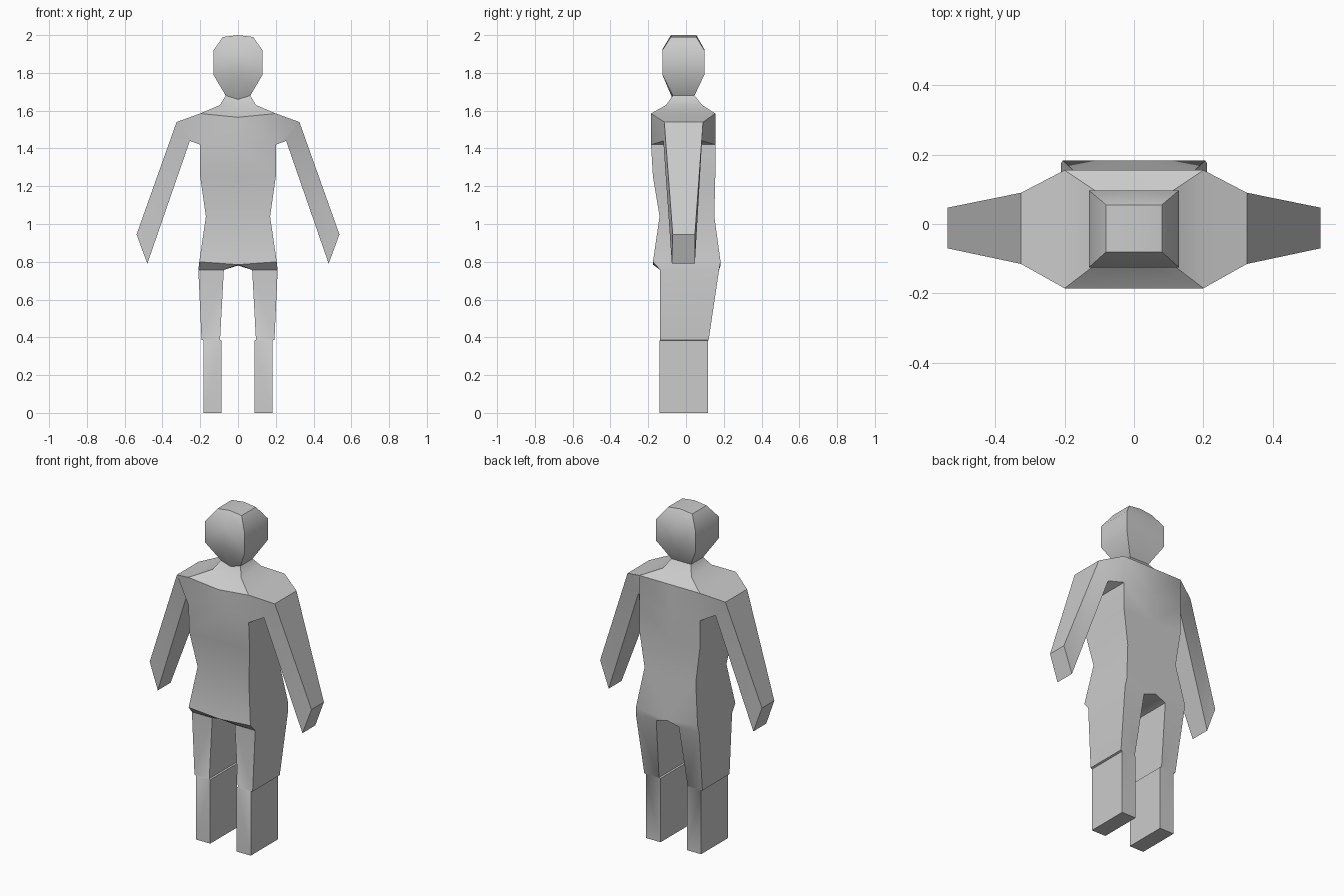
import bpy, bmesh
import math

if "Cube" in bpy.data.objects:
    bpy.data.objects.remove(bpy.data.objects["Cube"])

bm = bmesh.new()


def ring(points):
    return [bm.verts.new(p) for p in points]


def loft(a, b, closed=True, skip=()):
    n = len(a)
    for i in range(n if closed else n - 1):
        if i not in skip:
            j = (i + 1) % n
            bm.faces.new((a[i], a[j], b[j], b[i]))


def box_ring(x0, x1, yf, yb, z):
    return ring([(x0, yf, z), (x1, yf, z), (x1, yb, z), (x0, yb, z)])


# Head, neck and torso: half rings (centre front z, z, centre back z, half width, y front, y back)
profile = [
    (2.00, 1.99, 2.00, 0.08, -0.08, 0.055),
    (1.925, 1.92, 1.925, 0.13, -0.125, 0.097),
    (1.79, 1.79, 1.79, 0.13, -0.125, 0.097),
    (1.66, 1.68, 1.68, 0.065, -0.07, 0.045),
    (1.62, 1.63, 1.63, 0.095, -0.105, 0.085),
    (1.565, 1.585, 1.585, 0.20, -0.185, 0.155),
    (1.42, 1.42, 1.42, 0.20, -0.185, 0.155),
    (1.25, 1.25, 1.25, 0.20, -0.175, 0.155),
    (1.04, 1.04, 1.04, 0.17, -0.14, 0.15),
    (0.785, 0.80, 0.78, 0.205, -0.175, 0.183),
]
rings = [ring([(0, f, cf), (w, f, z), (w, b, z), (0, b, cb)])
         for cf, z, cb, w, f, b in profile]
SHOULDER = 5
for i in range(len(rings) - 1):
    loft(rings[i], rings[i + 1], closed=False, skip=(1,) if i == SHOULDER else ())
bm.faces.new(rings[0])

# Arm: grows out of the open shoulder side
up, low = rings[SHOULDER], rings[SHOULDER + 1]
arm = [[up[1], up[2], low[2], low[1]],
       ring([(0.325, -0.115, 1.54), (0.325, 0.09, 1.54), (0.255, 0.085, 1.44), (0.255, -0.12, 1.44)]),
       ring([(0.537, -0.07, 0.945), (0.537, 0.047, 0.945), (0.48, 0.047, 0.79), (0.48, -0.075, 0.79)])]
for a, b in zip(arm, arm[1:]):
    loft(a, b)
bm.faces.new(arm[-1])

# Leg: grows out of the half pelvis, with a small step at the knee
legs = [rings[-1],
        box_ring(0.075, 0.21, -0.137, 0.175, 0.757),
        box_ring(0.095, 0.193, -0.137, 0.12, 0.387),
        box_ring(0.087, 0.182, -0.139, 0.117, 0.383),
        box_ring(0.087, 0.182, -0.139, 0.117, 0)]
for a, b in zip(legs, legs[1:]):
    loft(a, b)
bm.faces.new(legs[-1])

# Mirror the finished half and weld along the centre line
bmesh.ops.mirror(bm, geom=bm.verts[:] + bm.edges[:] + bm.faces[:], axis='X', merge_dist=0.001)
bmesh.ops.remove_doubles(bm, verts=bm.verts[:], dist=0.001)
bmesh.ops.recalc_face_normals(bm, faces=bm.faces[:])

mesh = bpy.data.meshes.new("figure_body")
bm.to_mesh(mesh)
bm.free()
body = bpy.data.objects.new("figure_body", mesh)
bpy.context.collection.objects.link(body)
bpy.context.view_layer.objects.active = body
body.select_set(True)
bpy.ops.object.shade_smooth_by_angle(angle=math.radians(38))
